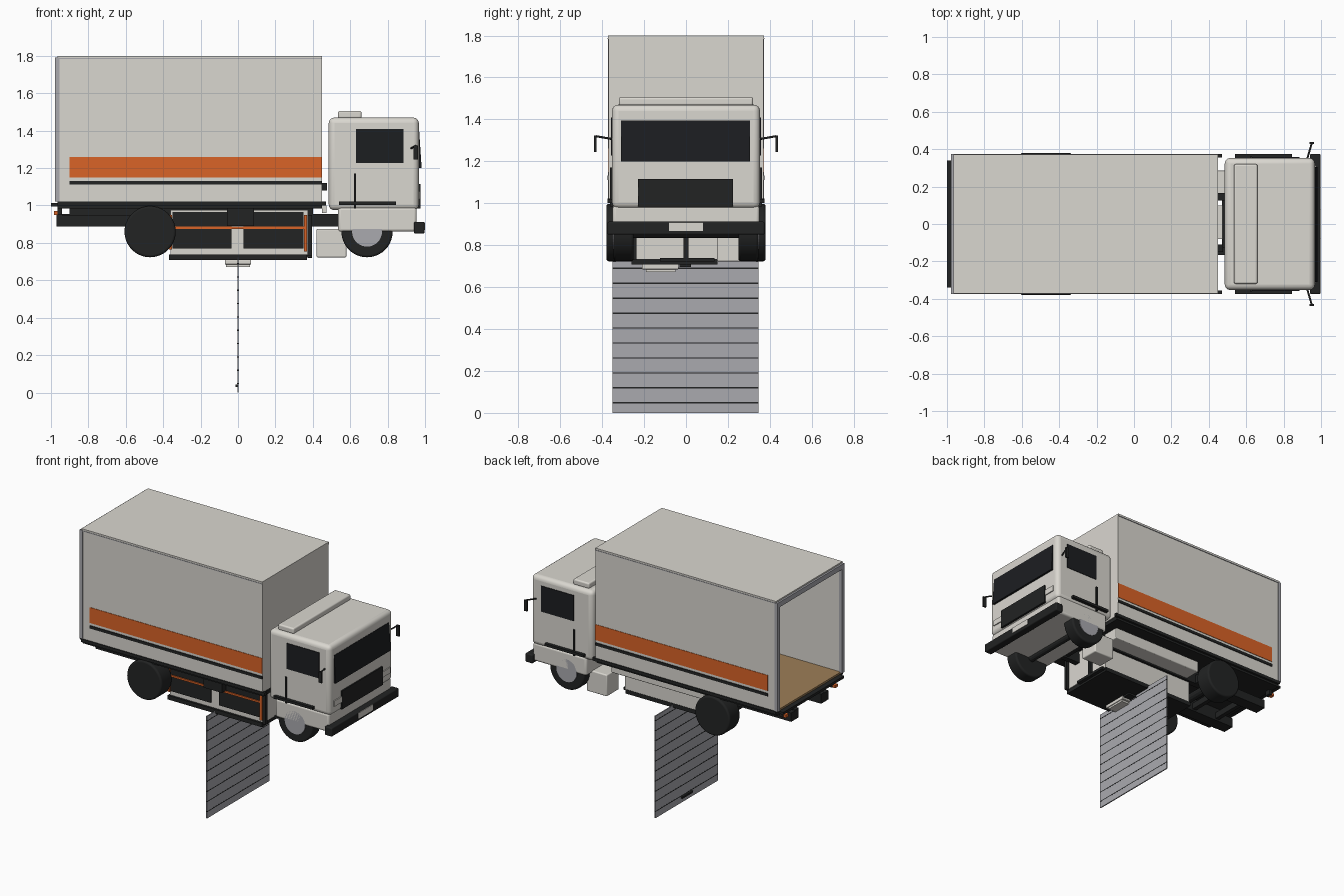
import bpy, bmesh, math
from mathutils import Vector


def material(name, r, g, b):
    m = bpy.data.materials.new(name)
    m.diffuse_color = (r, g, b, 1)
    return m


WHITE = material("warm_white_paint", 0.70, 0.68, 0.63)
DARK = material("black_plastic", 0.016, 0.017, 0.017)
ORANGE = material("orange_paint", 0.70, 0.125, 0.02)
METAL = material("grey_metal", 0.40, 0.40, 0.43)
WOOD = material("wood_floor", 0.34, 0.21, 0.095)
GLASS = material("dark_glass", 0.012, 0.013, 0.015)


def finish(name, bm, mat, bevel=0.0):
    bmesh.ops.recalc_face_normals(bm, faces=bm.faces)
    me = bpy.data.meshes.new(name)
    bm.to_mesh(me)
    bm.free()
    me.materials.append(mat)
    ob = bpy.data.objects.new(name, me)
    bpy.context.collection.objects.link(ob)
    if bevel:
        mod = ob.modifiers.new("bevel", "BEVEL")
        mod.width = bevel
        mod.segments = 4
        bpy.context.view_layer.objects.active = ob
        ob.select_set(True)
        bpy.ops.object.shade_smooth_by_angle(angle=math.radians(35))
        ob.select_set(False)
    return ob


def box(name, x0, x1, y0, y1, z0, z1, mat, bevel=0.0):
    bm = bmesh.new()
    bmesh.ops.create_cube(bm, size=1)
    for v in bm.verts:
        v.co = Vector((x1 if v.co.x > 0 else x0, y1 if v.co.y > 0 else y0,
                       z1 if v.co.z > 0 else z0))
    return finish(name, bm, mat, bevel)


def pair(name, x0, x1, y0, y1, z0, z1, mat, bevel=0.0):
    """Same box on both sides of the truck."""
    box(name + "_right", x0, x1, -y1, -y0, z0, z1, mat, bevel)
    box(name + "_left", x0, x1, y0, y1, z0, z1, mat, bevel)


def prism(name, profile, y0, y1, mat):
    """Extrude an xz profile along y."""
    bm = bmesh.new()
    f = bm.faces.new([bm.verts.new((x, y0, z)) for x, z in profile])
    ext = bmesh.ops.extrude_face_region(bm, geom=[f])["geom"]
    for v in ext:
        if isinstance(v, bmesh.types.BMVert):
            v.co.y = y1
    return finish(name, bm, mat)


def rod(name, a, b, r, mat, bevel=0.0, sides=12):
    a, b = Vector(a), Vector(b)
    bm = bmesh.new()
    bmesh.ops.create_cone(bm, cap_ends=True, segments=sides, radius1=r, radius2=r,
                          depth=(b - a).length)
    rot = (b - a).to_track_quat('Z', 'Y')
    for v in bm.verts:
        v.co = rot @ v.co + (a + b) / 2
    return finish(name, bm, mat, bevel)


# Cargo box: open at the rear
pair("cargo_wall", -0.96, 0.45, 0.352, 0.37, 1.015, 1.79, WHITE)
box("cargo_front_wall", 0.43, 0.45, -0.352, 0.352, 1.015, 1.79, WHITE)
box("cargo_roof", -0.965, 0.45, -0.372, 0.372, 1.785, 1.80, WHITE)
box("cargo_floor", -0.965, 0.43, -0.352, 0.352, 1.01, 1.025, WOOD)
box("cargo_underside", -0.965, 0.45, -0.36, 0.36, 0.985, 1.01, DARK)
pair("roof_trim", -0.965, 0.45, 0.369, 0.374, 1.783, 1.788, METAL)
pair("rear_post", -0.978, -0.955, 0.345, 0.373, 1.02, 1.79, METAL)
box("rear_header", -0.978, -0.955, -0.345, 0.345, 1.755, 1.79, METAL)
box("rear_sill", -1.0, -0.955, -0.34, 0.34, 0.995, 1.012, DARK)
pair("side_stripe", -0.90, 0.45, 0.367, 0.373, 1.15, 1.26, ORANGE)
pair("rub_rail", -0.90, 0.45, 0.365, 0.375, 1.112, 1.132, DARK)
pair("bottom_rail", -0.965, 0.47, 0.355, 0.375, 1.0, 1.022, DARK)

# Cab
box("cab", 0.485, 0.967, -0.353, 0.353, 0.975, 1.47, WHITE, 0.03)
box("cab_lower", 0.535, 0.955, -0.35, 0.35, 0.86, 0.99, WHITE, 0.015)
box("roof_deflector", 0.535, 0.66, -0.32, 0.32, 1.465, 1.506, WHITE, 0.01)
prism("windshield", [(0.955, 1.395), (0.969, 1.395), (0.982, 1.20), (0.955, 1.20)],
      -0.31, 0.305, GLASS)
box("grille", 0.96, 0.976, -0.23, 0.225, 0.985, 1.115, DARK)
pair("headlight", 0.96, 0.974, 0.228, 0.312, 1.035, 1.075, WHITE)
box("bumper", 0.94, 0.997, -0.375, 0.375, 0.85, 0.912, DARK, 0.008)
box("number_plate", 0.99, 1.0, -0.08, 0.08, 0.868, 0.908, WHITE)
pair("side_window", 0.63, 0.885, 0.348, 0.357, 1.228, 1.41, GLASS)
pair("door_strip", 0.62, 0.632, 0.349, 0.362, 0.985, 1.17, DARK)
pair("fender_strip", 0.54, 0.845, 0.345, 0.375, 1.002, 1.02, DARK)
for s, side in ((-1, "right"), (1, "left")):
    rod("mirror_arm_" + side, (0.925, s * 0.345, 1.305), (0.95, s * 0.43, 1.32), 0.005, DARK)
    ys = sorted((s * 0.427, s * 0.438))
    box("mirror_" + side, 0.938, 0.962, ys[0], ys[1], 1.245, 1.322, DARK)

# Wheels
for s, side in ((-1, "right"), (1, "left")):
    rod("rear_wheel_" + side, (-0.47, s * 0.26, 0.86), (-0.47, s * 0.38, 0.86),
        0.137, DARK, 0.012, 40)
    rod("front_wheel_" + side, (0.69, s * 0.25, 0.86), (0.69, s * 0.345, 0.86),
        0.137, DARK, 0.012, 40)
    rod("front_rim_" + side, (0.69, s * 0.33, 0.86), (0.69, s * 0.35, 0.86),
        0.08, METAL, 0, 32)
rod("rear_axle", (-0.47, -0.27, 0.86), (-0.47, 0.27, 0.86), 0.03, DARK)
rod("front_axle", (0.69, -0.26, 0.86), (0.69, 0.26, 0.86), 0.025, DARK)

# Chassis
pair("chassis_rail", -0.97, 0.60, 0.125, 0.165, 0.888, 0.955, DARK)
pair("rear_rail", -0.97, -0.40, 0.125, 0.21, 0.888, 0.95, DARK)
for i, x in enumerate((-0.85, -0.65, 0.47)):
    box("cross_member_%d" % i, x, x + 0.03, -0.13, 0.13, 0.90, 0.945, DARK)
pair("deck_spacer", -0.90, 0.40, 0.13, 0.16, 0.95, 0.99, DARK)
pair("tail_marker", -0.985, -0.96, 0.26, 0.29, 0.95, 0.97, ORANGE)
pair("tail_bracket", -0.965, -0.94, 0.255, 0.295, 0.95, 0.99, DARK)
box("gap_pipe", 0.45, 0.472, -0.08, 0.10, 0.96, 1.0, WHITE)
box("gap_connector", 0.45, 0.475, -0.15, -0.11, 1.08, 1.12, DARK)

# Underbody equipment housing
box("housing", -0.36, 0.375, -0.245, 0.148, 0.735, 0.975, WHITE)
box("housing_ledge", -0.33, 0.39, 0.14, 0.28, 0.90, 0.98, WHITE, 0.006)
box("housing_base", -0.37, 0.37, -0.26, 0.15, 0.708, 0.737, DARK)
box("housing_door_rear", -0.35, -0.035, -0.254, -0.24, 0.77, 0.94, DARK)
box("housing_door_front", 0.03, 0.35, -0.254, -0.24, 0.77, 0.94, DARK)
box("housing_top_strip", -0.35, 0.35, -0.252, -0.24, 0.90, 0.965, DARK)
box("housing_orange_line", -0.355, 0.37, -0.262, -0.25, 0.875, 0.888, ORANGE)
box("orange_post_front", 0.352, 0.37, -0.262, -0.24, 0.755, 0.95, ORANGE)
box("orange_post_rear", -0.368, -0.352, -0.262, -0.24, 0.765, 0.95, ORANGE)
box("control_block", -0.06, 0.085, -0.30, -0.25, 0.89, 1.0, DARK)
box("end_post", 0.375, 0.395, -0.012, 0.012, 0.72, 0.95, DARK)
box("end_strip", 0.37, 0.395, -0.125, 0.135, 0.722, 0.74, DARK)
box("corner_post", 0.372, 0.395, -0.255, -0.235, 0.73, 0.95, DARK)
box("lower_block", -0.03, 0.065, -0.03, 0.025, 0.695, 0.72, DARK)
box("step", -0.07, 0.07, -0.21, -0.035, 0.685, 0.71, WHITE, 0.004)
box("step_tread", -0.065, 0.065, -0.19, -0.05, 0.672, 0.685, WHITE)
box("fuel_tank", 0.42, 0.58, 0.148, 0.285, 0.722, 0.875, WHITE, 0.008)

# Hanging roller shutter: slats separated by dark grooves
pitch, first, top = 0.0713, 0.048, 0.725
z, n = 0.0, 0
while z < top - 0.01:
    z1 = min(first + n * pitch, top)
    box("shutter_slat_%d" % n, -0.004, 0.004, -0.35, 0.345, z, z1 - 0.003, METAL)
    if z1 < top:
        box("shutter_groove_%d" % n, -0.0045, 0.0045, -0.35, 0.345, z1 - 0.003, z1 + 0.003, DARK)
    z, n = z1 + 0.003, n + 1
box("shutter_handle", -0.014, -0.004, -0.06, 0.06, 0.03, 0.042, DARK)
